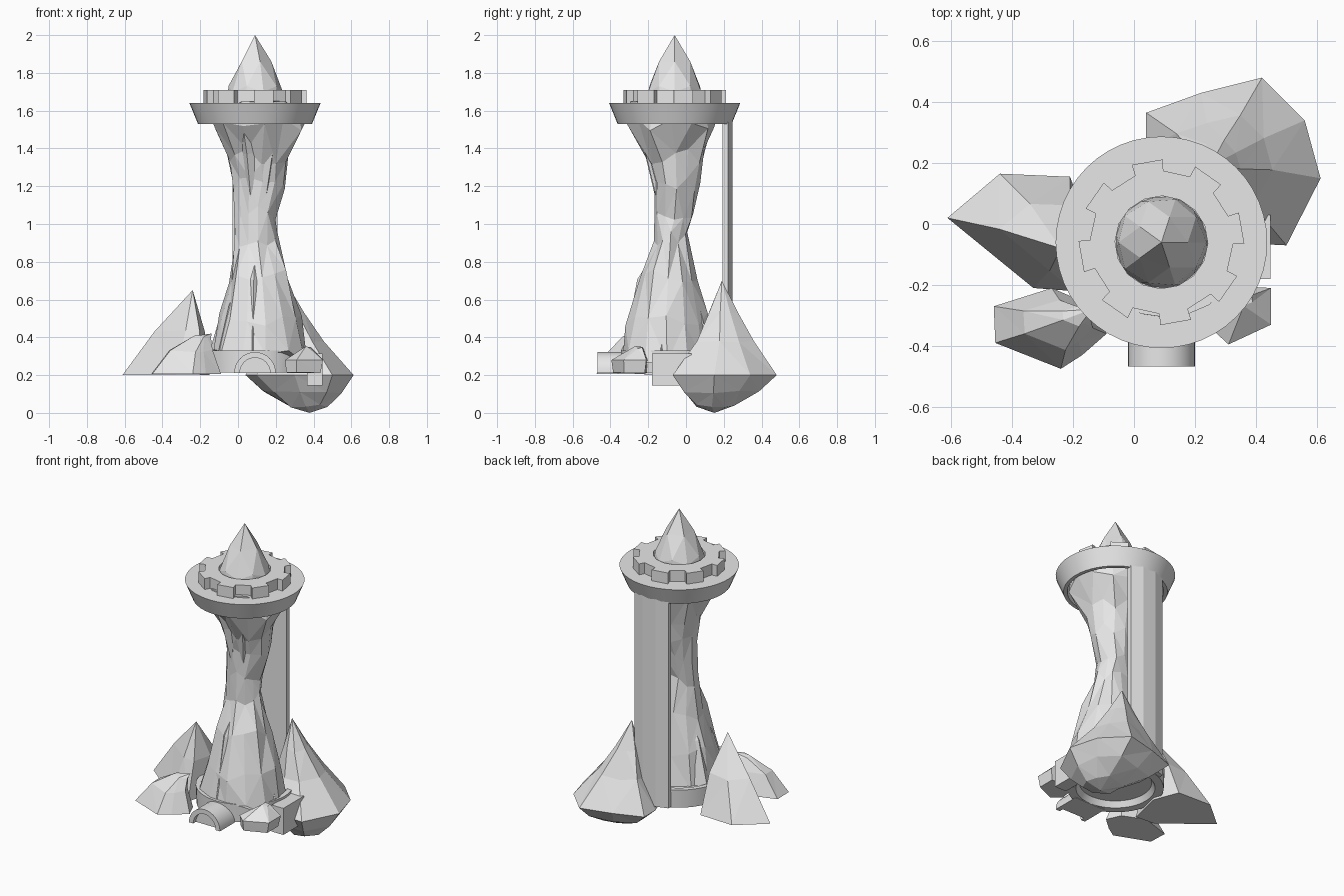
import bpy, bmesh, math, random
from mathutils import Vector

random.seed(4)
cube = bpy.data.objects.get("Cube")
if cube:
    bpy.data.objects.remove(cube, do_unlink=True)

GREY = (0.8, 0.8, 0.8, 1)
stone = bpy.data.materials.new("light grey stone")
stone.use_nodes = True
stone.diffuse_color = GREY
stone.node_tree.nodes["Principled BSDF"].inputs["Base Color"].default_value = GREY

CX, CY = 0.09, -0.06      # tower axis


def finish(name, bm, smooth=False):
    bmesh.ops.remove_doubles(bm, verts=bm.verts, dist=0.0005)
    bmesh.ops.recalc_face_normals(bm, faces=bm.faces)
    mesh = bpy.data.meshes.new(name)
    bm.to_mesh(mesh)
    bm.free()
    mesh.materials.append(stone)
    ob = bpy.data.objects.new(name, mesh)
    bpy.context.collection.objects.link(ob)
    if smooth:
        bpy.ops.object.select_all(action='DESELECT')
        ob.select_set(True)
        bpy.context.view_layer.objects.active = ob
        bpy.ops.object.shade_smooth_by_angle(angle=math.radians(30))
    return ob


def skin(bm, rings, closed=False):
    """Quads between successive vertex rings."""
    pairs = list(zip(rings, rings[1:]))
    if closed:
        pairs.append((rings[-1], rings[0]))
    for a, b in pairs:
        for i in range(len(a)):
            j = (i + 1) % len(a)
            bm.faces.new((a[i], a[j], b[j], b[i]))


def loft(name, outline, levels, jitter=0.0, lift=0.3):
    """Faceted rock: an outline repeated at levels (cx, cy, z, sx, sy)."""
    bm = bmesh.new()
    rings = []
    for cx, cy, z, sx, sy in levels:
        ring = []
        for x, y in outline:
            inner = 0 < sx < 1          # full-size and pointed levels stay exact
            k = 1 + random.uniform(-jitter, jitter) * inner
            dz = random.uniform(-jitter, jitter) * lift * inner
            ring.append(bm.verts.new((cx + x * sx * k, cy + y * sy * k, z + dz)))
        rings.append(ring)
    skin(bm, rings)
    bm.faces.new(rings[0])
    bm.faces.new(rings[-1])
    bmesh.ops.remove_doubles(bm, verts=bm.verts, dist=0.0005)
    bmesh.ops.triangulate(bm, faces=[f for f in bm.faces if len(f.verts) == 4],
                          quad_method='SHORT_EDGE')
    return finish(name, bm)


def rock(name, centre, corners, levels):
    outline = [(x - centre[0], y - centre[1]) for x, y in corners]
    return loft(name, outline, [(x, y, z, s, s) for x, y, z, s in levels], 0.03)


def rib(name, angle, levels):
    """Slender four-sided shard; levels are (distance from axis, z, size)."""
    ux, uy = math.cos(math.radians(angle)), math.sin(math.radians(angle))
    diamond = [(ux, uy), (-uy, ux), (-ux, -uy), (uy, -ux)]
    loft(name, diamond, [(.1 + ux * d, -.08 + uy * d * .92, z, s, s)
                         for d, z, s in levels], 0.05)


def lathe(name, profile, sides=48):
    bm = bmesh.new()
    rings = []
    for r, z in profile:
        rings.append([bm.verts.new((CX + r * math.cos(math.tau * i / sides),
                                    CY + r * math.sin(math.tau * i / sides), z))
                      for i in range(sides)])
    skin(bm, rings)
    bmesh.ops.dissolve_degenerate(bm, edges=bm.edges, dist=0.0005)
    return finish(name, bm, True)


def prism(name, points, axis, depth, smooth=False):
    """Extrude a flat polygon along an axis vector."""
    bm = bmesh.new()
    face = bm.faces.new([bm.verts.new(p) for p in points])
    out = bmesh.ops.extrude_face_region(bm, geom=[face])
    bmesh.ops.translate(bm, vec=Vector(axis) * depth,
                        verts=[v for v in out["geom"] if isinstance(v, bmesh.types.BMVert)])
    return finish(name, bm, smooth)


# Base platform and flared top deck, both hollow underneath
lathe("base_platform", [(0, .25), (.21, .25), (.23, .215), (.28, .215),
                        (.285, .33), (.255, .33), (.25, .31), (0, .31)])
lathe("top_deck", [(0, 1.61), (.26, 1.61), (.28, 1.53), (.302, 1.53),
                   (.347, 1.64), (0, 1.64)])

# Twisted rocky column, pinched at the waist
circle = [(math.cos(math.tau * i / 13), math.sin(math.tau * i / 13)) for i in range(13)]
loft("rock_column", circle, [
    (.115, -.10, .30, .26, .24), (.12, -.105, .50, .215, .21),
    (.11, -.095, .72, .155, .155), (.092, -.08, .92, .113, .088),
    (.092, -.062, 1.06, .11, .108), (.112, -.05, 1.21, .14, .12),
    (.105, -.055, 1.36, .16, .145), (.11, -.08, 1.53, .245, .228),
    (.11, -.08, 1.62, .25, .235)], 0.06, 0.7)

# Sharp ribs leaning against the foot of the column
for angle, top in ((-95, .82), (-60, .74), (-12, .70), (-140, .68), (160, .68), (60, .66)):
    rib("column_rib", angle, [(.205, .30, .068), (.14, top - .12, .05), (.115, top, 0)])

# Ribs hanging under the deck
for angle in (-110, -60, 0, 70, 180):
    rib("upper_rib", angle, [(.09, 1.12, 0), (.112, 1.36, .045), (.18, 1.56, .055)])

# Crenellated ring with eight straight-faced teeth, around an open centre
bm = bmesh.new()
rings = [[], [], [], []]
for tooth in range(8):
    for radius, turns in ((.272, (-11, 11)), (.235, (11.5, 33.5))):
        for turn in turns:
            a = math.radians(tooth * 45 + 10 + turn)
            for ring, (r, z) in zip(rings, ((radius, 1.64), (radius, 1.71),
                                            (.152, 1.71), (.152, 1.64))):
                ring.append(bm.verts.new((CX + r * math.cos(a), CY + r * math.sin(a), z)))
skin(bm, rings, True)
finish("crenellated_ring", bm)

# Faceted crystal spire
bm = bmesh.new()
bmesh.ops.create_icosphere(bm, subdivisions=2, radius=1)
bmesh.ops.delete(bm, geom=[v for v in bm.verts if v.co.z < -.1], context='VERTS')
for v in bm.verts:
    tip = .08 if v.co.z > .99 else 0
    v.co = (CX + v.co.x * .165, CY + v.co.y * .165, 1.52 + v.co.z * .4 + tip)
finish("crystal_spire", bm)

# Tall curved shaft wall behind the column
prism("rear_shaft", [(CX + x, y, .22) for x, y in (
    (-.12, .193), (.12, .193), (.12, .222), (.045, .246), (-.045, .246), (-.12, .222))],
    (0, 0, 1), 1.39)

# Large boulder, rounded below and pointed above
rock("large_boulder", (.33, .2),
     [(.04, .365), (.22, .43), (.42, .48), (.56, .34), (.612, .15),
      (.5, -.07), (.3, -.06), (.1, .1), (.04, .25)],
     [(.38, .15, 0, 0), (.37, .155, .035, .38), (.35, .18, .11, .72),
      (.33, .2, .20, 1), (.30, .205, .38, .55), (.27, .195, .53, .28),
      (.25, .19, .70, 0)])

# Flat-bottomed side rocks
rock("side_peak", (-.36, -.02),
     [(-.612, .02), (-.44, .165), (-.21, .155), (-.15, 0), (-.2, -.22), (-.33, -.21)],
     [(-.36, -.02, .20, 1), (-.295, -.04, .43, .58), (-.24, -.08, .65, 0)])
rock("front_left_rock", (-.28, -.35),
     [(-.46, -.27), (-.455, -.39), (-.24, -.475), (-.17, -.43),
      (-.09, -.36), (-.13, -.27), (-.27, -.21)],
     [(-.28, -.35, .205, 1), (-.25, -.335, .33, .62), (-.19, -.305, .40, .25),
      (-.14, -.28, .42, 0)])
rock("front_right_rock", (.36, -.3),
     [(.45, -.21), (.45, -.33), (.31, -.395), (.25, -.34), (.28, -.2)],
     [(.355, -.3, .215, .92), (.36, -.3, .28, 1), (.37, -.25, .345, .2)])


# Arched front entrance with a recessed door
def arc(r, y):
    return [(CX + r * math.cos(math.pi * i / 16), y, .212 + r * math.sin(math.pi * i / 16))
            for i in range(17)]


prism("entrance_arch", arc(.11, -.468) + arc(.08, -.468)[::-1], (0, 1, 0), .18, True)
prism("entrance_door", arc(.082, -.44), (0, 1, 0), .15, True)

# Boxy dock on the side of the platform
prism("side_dock", [(x, -.18, z) for x, z in (
    (.365, .145), (.447, .145), (.447, .315), (.365, .315))], (0, 1, 0), .21)
